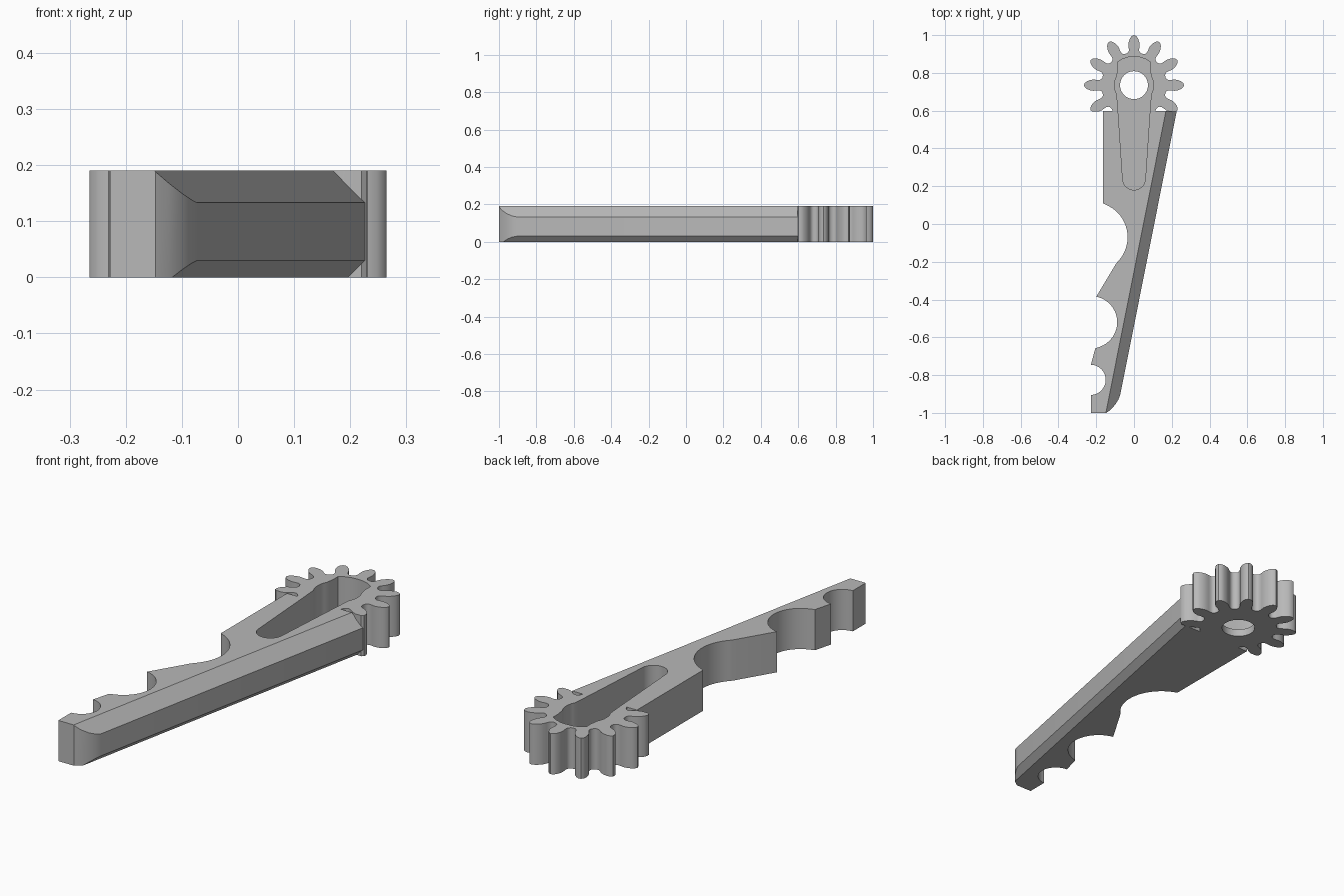
import bpy, bmesh
from math import sin, cos, radians, atan2, hypot, pi
from mathutils import Vector

HEIGHT = 0.19
GEAR_Y = 0.735
SEAM = 0.597

if "Cube" in bpy.data.objects:
    bpy.data.objects.remove(bpy.data.objects["Cube"])

grey = bpy.data.materials.new("plain grey")
grey.use_nodes = True
grey.diffuse_color = (0.48, 0.48, 0.48, 1)
grey.node_tree.nodes["Principled BSDF"].inputs["Base Color"].default_value = (0.48, 0.48, 0.48, 1)


def arc(cx, cy, r, start, end, steps):
    """Points on a circle, angles in degrees."""
    angles = [radians(start + (end - start) * i / steps) for i in range(steps + 1)]
    return [(cx + r * cos(a), cy + r * sin(a)) for a in angles]


def notch(cx, cy, r, first, last, steps=24):
    """Clockwise-to-counterclockwise arc between two points round a centre."""
    a, b = [atan2(p[1] - cy, p[0] - cx) * 180 / pi for p in (first, last)]
    return [first] + arc(cx, cy, r, a, b, steps)[1:-1] + [last]


def prism(name, outline, z0, z1, planes=()):
    """Extrude an outline upwards, then trim it with (point, normal) planes."""
    bm = bmesh.new()
    base = bm.faces.new([bm.verts.new((x, y, z0)) for x, y in outline])
    top = bmesh.ops.extrude_face_region(bm, geom=[base])["geom"]
    verts = [v for v in top if isinstance(v, bmesh.types.BMVert)]
    bmesh.ops.translate(bm, verts=verts, vec=(0, 0, z1 - z0))
    for point, normal in planes:
        bmesh.ops.bisect_plane(bm, geom=bm.verts[:] + bm.edges[:] + bm.faces[:], dist=1e-5,
                               plane_co=point, plane_no=Vector(normal).normalized(), clear_outer=True)
        bmesh.ops.holes_fill(bm, edges=[e for e in bm.edges if e.is_boundary])
    bmesh.ops.recalc_face_normals(bm, faces=bm.faces[:])
    mesh = bpy.data.meshes.new(name)
    bm.to_mesh(mesh)
    bm.free()
    mesh.materials.append(grey)
    obj = bpy.data.objects.new(name, mesh)
    bpy.context.collection.objects.link(obj)
    return obj


def combine(target, other, operation):
    mod = target.modifiers.new(operation.lower(), 'BOOLEAN')
    mod.operation, mod.solver, mod.object = operation, 'EXACT', other
    bpy.context.view_layer.objects.active = target
    bpy.ops.object.modifier_apply(modifier=mod.name)
    bpy.data.objects.remove(other)


# Handle: straight right edge, three round notches on the left
outline = [(-0.165, SEAM + 0.001)]
outline += notch(-0.22, -0.07, 0.186, (-0.165, 0.11), (-0.095, -0.21))
outline += notch(-0.227, -0.52, 0.138, (-0.20, -0.385), (-0.205, -0.658))
outline += notch(-0.23, -0.825, 0.08, (-0.228, -0.745), (-0.228, -0.905))
outline += [(-0.228, -1), (-0.147, -1), (-0.123, -0.983), (-0.1, -0.957),
            (-0.083, -0.93), (-0.073, -0.905), (0.226, SEAM + 0.001)]
chamfers = [((-0.073, -0.905, 0.133), (1, -0.199, 1)),
            ((-0.073, -0.905, 0.03), (1, -0.199, -1))]
lever = prism("geared_lever", outline, 0, HEIGHT, chamfers)

# Gear head: twelve petal-shaped teeth, trimmed flat where the handle begins
half_tooth = [(0.168, 0.038), (0.174, 0.031), (0.184, 0.027), (0.198, 0.028), (0.215, 0.030),
              (0.232, 0.027), (0.248, 0.021), (0.260, 0.012)]
tooth = ([(r, -w) for r, w in half_tooth] + [(0.265, 0)]
         + [(r, w) for r, w in reversed(half_tooth)])
gear_outline = []
for i in range(12):
    a = i * pi / 6
    gear_outline += [(r * cos(a) - w * sin(a), GEAR_Y + r * sin(a) + w * cos(a)) for r, w in tooth]
gear = prism("gear_head", gear_outline, 0, HEIGHT, [((0, SEAM - 0.002, 0), (0, -1, 0))])
combine(lever, gear, 'UNION')

# Pocket sunk from the top, with a pivot hole through its floor
right = arc(0, 0.24, 0.06, -90, -5, 10)
right += [(0.085, 0.61)]
right += arc(0, GEAR_Y, 0.103, -28, 28, 8)
right += [(0.085, 0.82), (0.085, 0.858), (0.06, 0.874), (0.03, 0.883)]
pocket = right + [(0, 0.885)] + [(-x, y) for x, y in reversed(right[1:])]
combine(lever, prism("pocket_cutter", pocket, 0.035, HEIGHT + 0.1), 'DIFFERENCE')
hole = arc(0, GEAR_Y, 0.074, 0, 360, 48)[:-1]
combine(lever, prism("pivot_hole_cutter", hole, -0.1, HEIGHT + 0.1), 'DIFFERENCE')

# Smooth curved walls, sharp edges
bpy.ops.object.select_all(action='DESELECT')
lever.select_set(True)
bpy.context.view_layer.objects.active = lever
bpy.ops.object.shade_smooth_by_angle(angle=radians(32))
